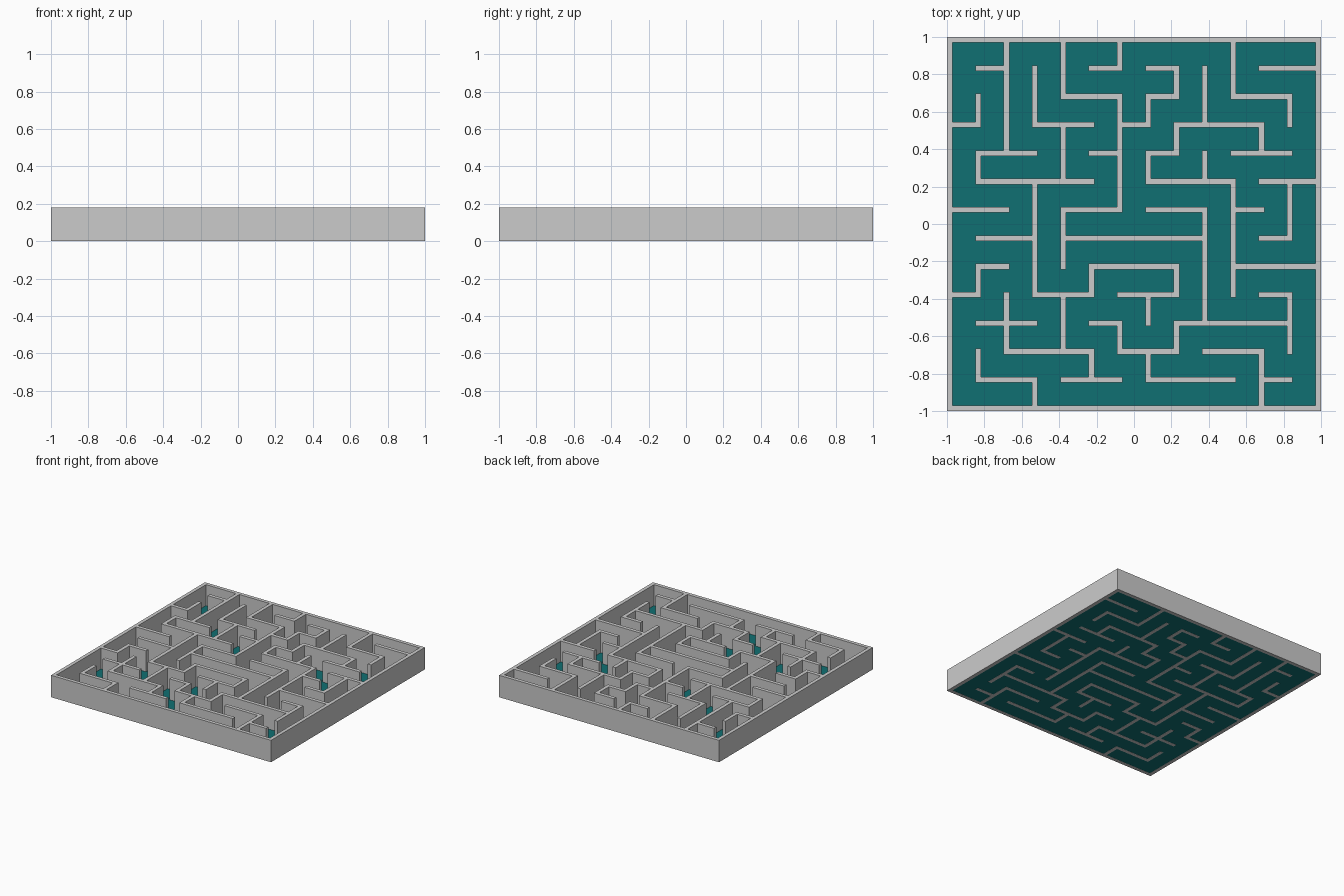
import bpy, bmesh

if "Cube" in bpy.data.objects:
    bpy.data.objects.remove(bpy.data.objects["Cube"])

N = 13                 # maze cells per side
T = 0.03               # wall thickness
H = 0.18               # wall height
P = (2 - T) / N        # cell pitch

# Wall runs as "start-end" grid nodes, keyed by grid line
ROWS = {0: "0-13", 13: "0-13",
        12: "1-2 5-6 7-8 11-13", 11: "4-6 7-8 10-12",
        10: "0-1 3-5 6-7 8-11", 9: "1-3 5-6 7-8 10-12",
        8: "1-5 7-10 11-13", 7: "0-2 4-6 7-9 10-11",
        6: "1-3 4-9 11-12", 5: "1-2 5-8 10-13",
        4: "0-1 3-5 6-8 11-12", 3: "1-3 5-6 8-12",
        2: "2-5 6-8 9-11", 1: "1-3 4-6 7-10 11-12"}
COLS = {0: "0-13", 13: "0-13",
        1: "10-11 8-9 4-5 1-2", 2: "9-13 2-4",
        3: "10-12 4-8 0-1", 4: "11-13 8-10 5-7 2-4",
        5: "4-5 1-2", 6: "12-13 7-11 2-3",
        7: "10-11 8-9 3-4 1-2", 8: "11-12 9-10 4-5 2-3",
        9: "10-12 8-9 3-7", 10: "11-13 4-8",
        11: "9-10 0-2", 12: "10-11 6-8 2-4"}


def runs(text):
    return [tuple(map(int, r.split("-"))) for r in text.split()]


def edge(k):
    """Even k: near side of a grid line, odd k: far side."""
    return -1 + (k // 2) * P + (k % 2) * T


def add_object(name, bm):
    bmesh.ops.recalc_face_normals(bm, faces=bm.faces)
    mesh = bpy.data.meshes.new(name)
    bm.to_mesh(mesh)
    bm.free()
    obj = bpy.data.objects.new(name, mesh)
    bpy.context.collection.objects.link(obj)
    return obj


# Maze walls: mark filled tiles, then raise them as one welded mesh
filled = set()
for j, text in ROWS.items():
    for a, b in runs(text):
        filled |= {(k, 2 * j) for k in range(2 * a, 2 * b + 1)}
for i, text in COLS.items():
    for a, b in runs(text):
        filled |= {(2 * i, k) for k in range(2 * a, 2 * b + 1)}

bm = bmesh.new()
for i, j in filled:
    quad = [(i, j), (i + 1, j), (i + 1, j + 1), (i, j + 1)]
    bm.faces.new([bm.verts.new((edge(x), edge(y), 0)) for x, y in quad])
bmesh.ops.remove_doubles(bm, verts=bm.verts, dist=0.001)
ext = bmesh.ops.extrude_face_region(bm, geom=bm.faces[:], use_keep_orig=True)
top = [g for g in ext["geom"] if isinstance(g, bmesh.types.BMVert)]
bmesh.ops.translate(bm, verts=top, vec=(0, 0, H))
add_object("maze_walls", bm)

# Floor plate set inside the outer wall
bm = bmesh.new()
bmesh.ops.create_cube(bm, size=1)
for v in bm.verts:
    v.co.x *= 2 - 2 * T
    v.co.y *= 2 - 2 * T
    v.co.z = 0.008 if v.co.z > 0 else 0.001
floor = add_object("maze_floor", bm)
teal = bpy.data.materials.new("teal")
teal.diffuse_color = (0.005, 0.16, 0.17, 1)
teal.use_nodes = True
teal.node_tree.nodes["Principled BSDF"].inputs["Base Color"].default_value = teal.diffuse_color
floor.data.materials.append(teal)
